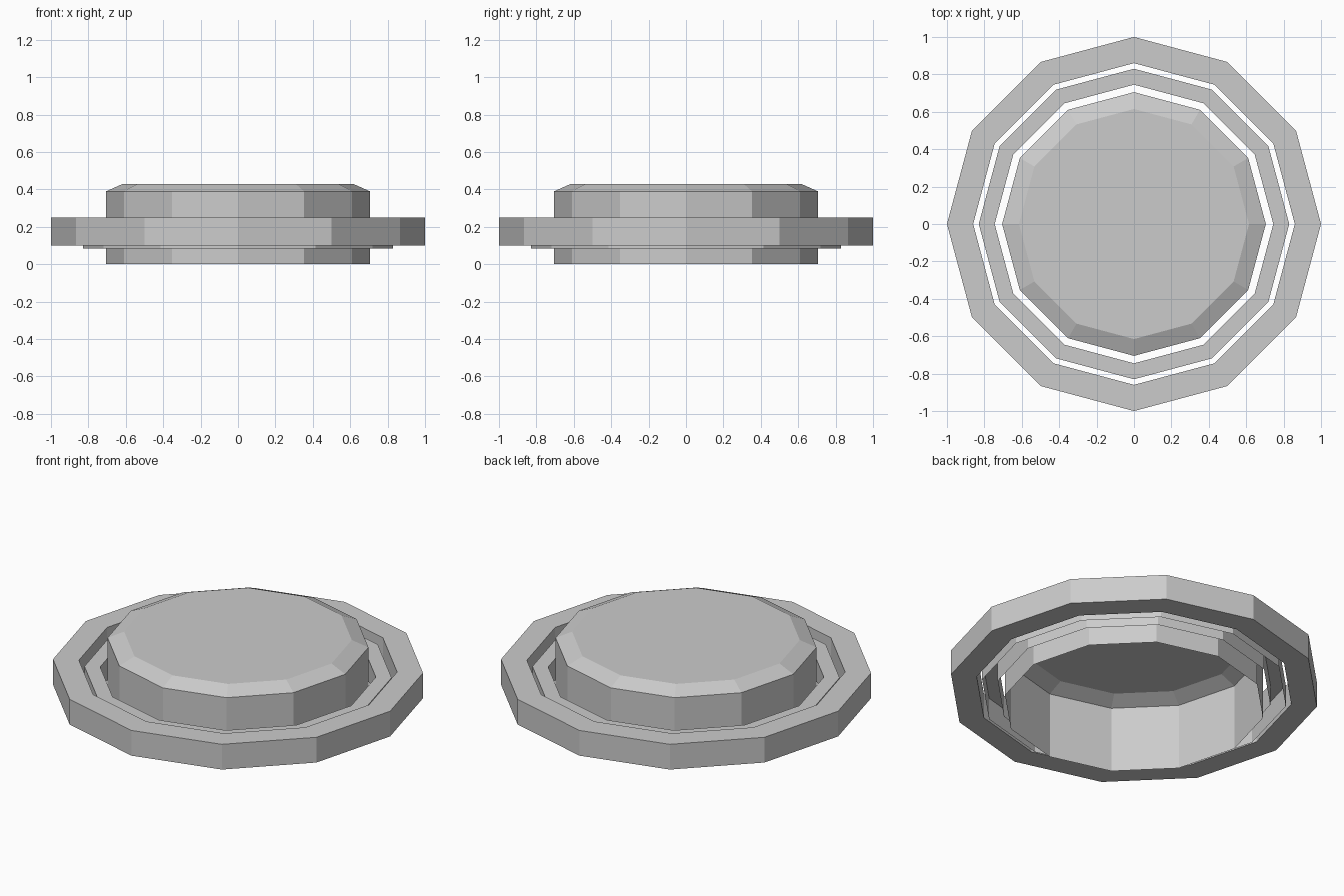
import bpy, bmesh
from math import cos, sin, pi

if "Cube" in bpy.data.objects:
    bpy.data.objects.remove(bpy.data.objects["Cube"])

SIDES = 12


def lathe(name, profile, closed=False, cap_end=False):
    """Spin a (radius, z) profile into a flat-faced 12-sided solid."""
    bm = bmesh.new()
    loops = [[bm.verts.new((r * cos(2 * pi * i / SIDES), r * sin(2 * pi * i / SIDES), z))
              for i in range(SIDES)] for r, z in profile]
    pairs = list(zip(loops, loops[1:]))
    if closed:
        pairs.append((loops[-1], loops[0]))
    for a, b in pairs:
        for i in range(SIDES):
            j = (i + 1) % SIDES
            bm.faces.new((a[i], a[j], b[j], b[i]))
    if cap_end:
        bm.faces.new(loops[-1])
    mesh = bpy.data.meshes.new(name)
    bm.to_mesh(mesh)
    bm.free()
    obj = bpy.data.objects.new(name, mesh)
    bpy.context.collection.objects.link(obj)
    return obj


# Outer ring: solid rectangular section
lathe("outer_ring", [(1.0, 0.10), (1.0, 0.25), (0.86, 0.25), (0.86, 0.10)], closed=True)

# Middle ring: channel section, open underneath
lathe("middle_ring", [(0.83, 0.085), (0.83, 0.215), (0.745, 0.215), (0.745, 0.085)])

# Centre button: hollow cap with a chamfered top, open underneath
lathe("centre_button", [(0.705, 0.0), (0.705, 0.39), (0.615, 0.43)], cap_end=True)
